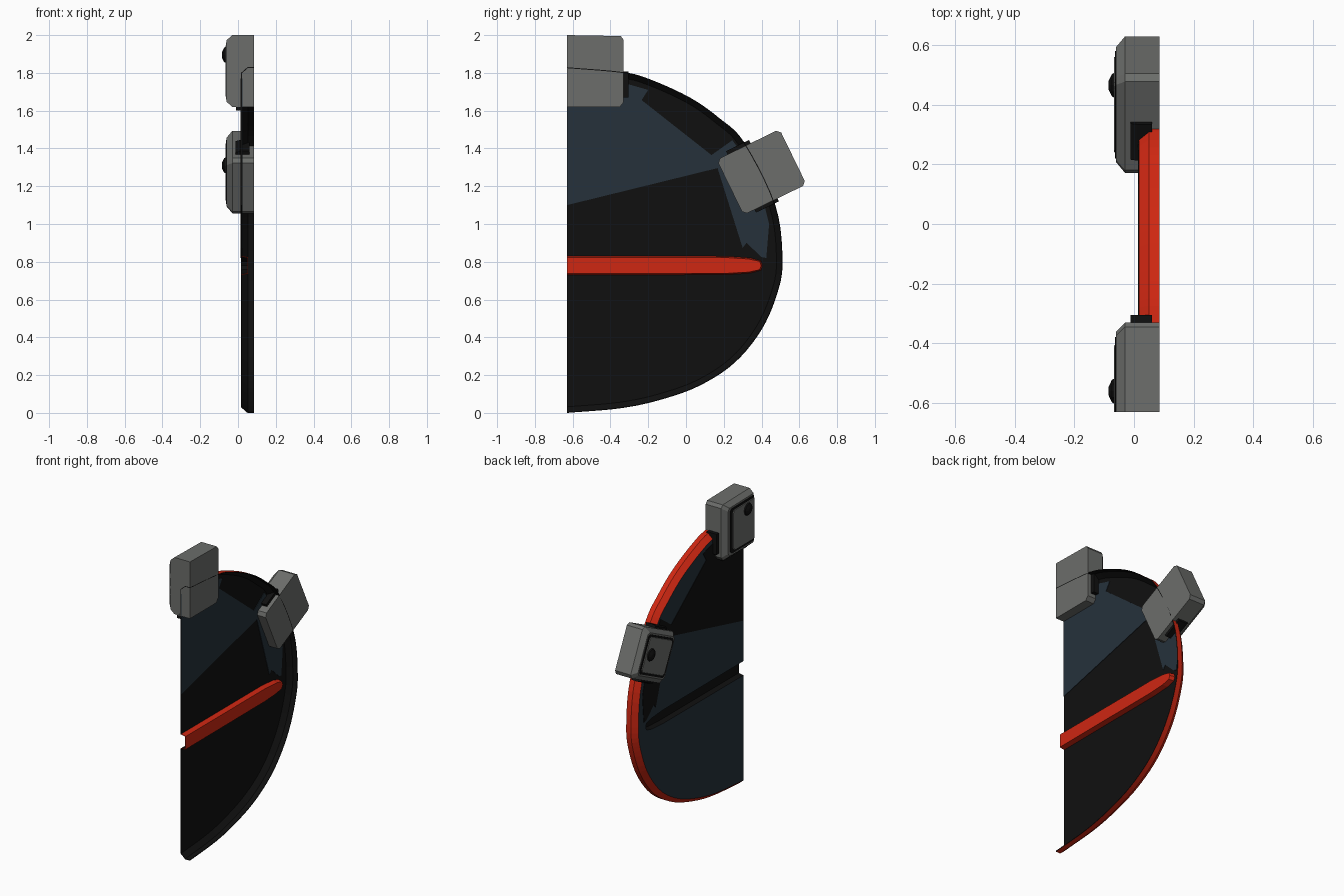
import bpy, bmesh, math
from mathutils import Vector

if "Cube" in bpy.data.objects:
    bpy.data.objects.remove(bpy.data.objects["Cube"])

SEAM = -0.63


def material(name, rgb):
    m = bpy.data.materials.new(name)
    m.diffuse_color = (*rgb, 1)
    m.use_nodes = True
    m.node_tree.nodes["Principled BSDF"].inputs["Base Color"].default_value = m.diffuse_color
    return m


RED = material("red", (0.62, 0.02, 0.006))
BLACK = material("black", (0.005, 0.005, 0.005))
SLATE = material("slate", (0.019, 0.031, 0.044))
GREY = material("grey", (0.15, 0.155, 0.147))


def finish(name, bm, mats):
    me = bpy.data.meshes.new(name)
    bm.to_mesh(me)
    bm.free()
    for m in mats:
        me.materials.append(m)
    ob = bpy.data.objects.new(name, me)
    bpy.context.collection.objects.link(ob)
    return ob


def stack(name, profile, layers, mat, pivot=(0, 0), angle=0.0):
    """Loft a (y, z) profile along x; each layer is (x, scale_y, scale_z) about the pivot."""
    bm = bmesh.new()
    c, s = math.cos(angle), math.sin(angle)
    rings = []
    for x, sy, sz in layers:
        ring = []
        for u, v in profile:
            u, v = u * sy, v * sz
            ring.append(bm.verts.new((x, pivot[0] + u * c - v * s, pivot[1] + u * s + v * c)))
        rings.append(ring)
    n = len(profile)
    for a, b in zip(rings, rings[1:]):
        for i in range(n):
            bm.faces.new((a[i], a[(i + 1) % n], b[(i + 1) % n], b[i]))
    bm.faces.new(rings[0])
    bm.faces.new(rings[-1])
    bmesh.ops.recalc_face_normals(bm, faces=bm.faces)
    return finish(name, bm, [mat])


def rect(y0, y1, z0, z1, cut=0.0):
    if not cut:
        return [(y0, z0), (y1, z0), (y1, z1), (y0, z1)]
    return [(y0 + cut, z0), (y1 - cut, z0), (y1, z0 + cut), (y1, z1 - cut),
            (y1 - cut, z1), (y0 + cut, z1), (y0, z1 - cut), (y0, z0 + cut)]


# Curved outline of the shield, bottom to top
key = [(-0.63, 0), (-0.35, 0.024), (-0.14, 0.068), (0.07, 0.143), (0.257, 0.265), (0.40, 0.44),
       (0.484, 0.635), (0.511, 0.81), (0.473, 1.10), (0.31, 1.43), (0.177, 1.56), (0.02, 1.67),
       (-0.193, 1.767), (-0.34, 1.805), (-0.63, 1.83)]
P = [Vector(p) for p in key]
P = [2 * P[0] - P[1]] + P + [2 * P[-1] - P[-2]]
outline = []
for i in range(1, len(P) - 2):
    p0, p1, p2, p3 = P[i - 1:i + 3]
    for k in range(5):
        t = k / 5
        outline.append(0.5 * (2 * p1 + (p2 - p0) * t + (2 * p0 - 5 * p1 + 4 * p2 - p3) * t * t
                              + (3 * p1 - p0 - 3 * p2 + p3) * t ** 3))
outline.append(P[-2])


def inset(d):
    pts = []
    for i, p in enumerate(outline):
        t = (outline[min(i + 1, len(outline) - 1)] - outline[max(i - 1, 0)]).normalized()
        q = p + d * Vector((-t.y, t.x))
        if i in (0, len(outline) - 1):
            q.x = SEAM
        pts.append((max(q.x, SEAM), q.y))
    return pts


# Shield shell: turned rim, flat sheet and pressed ridge, thickened with different back colours
bm = bmesh.new()
ring = lambda pts, x: [bm.verts.new((x, *p)) for p in pts]
strip = lambda a, b, m: [setattr(bm.faces.new((a[i], a[i + 1], b[i + 1], b[i])), "material_index", m)
                         for i in range(len(a) - 1)]
rim = [ring(inset(d), x) for d, x in ((0, 0.085), (0, 0.05), (0.03, 0.016))]
strip(rim[0], rim[1], 0)
strip(rim[1], rim[2], 0)
slot = [(SEAM, 0.828), (0.22, 0.826), (0.34, 0.817), (0.395, 0.803), (0.403, 0.78),
        (0.395, 0.757), (0.34, 0.743), (0.22, 0.735), (SEAM, 0.733)]
low = ring(slot, 0.016)
top = ring([(y if y == SEAM else y - 0.008, 0.78 + (z - 0.78) * 0.85) for y, z in slot], 0.05)
strip(low, top, 4)
bm.faces.new(top).material_index = 4
sheet = bm.faces.new(rim[2] + low)
sheet.material_index = 2
bmesh.ops.recalc_face_normals(bm, faces=bm.faces)
if sheet.normal.x > 0:
    bmesh.ops.reverse_faces(bm, faces=bm.faces)
bmesh.ops.triangulate(bm, faces=[f for f in bm.faces if len(f.verts) > 4])
shell = finish("shield_shell", bm, [RED, BLACK, SLATE, BLACK, BLACK, RED])
sol = shell.modifiers.new("thickness", "SOLIDIFY")
sol.thickness = 0.005
sol.offset = -1
sol.material_offset = 1
sol.material_offset_rim = 1

# Painted panels: slate on the right face, black on the left face
panels = {
    "upper_panel": [(SEAM, 1.10), (0.167, 1.296), (0.135, 1.365), (-0.235, 1.656),
                    (-0.20, 1.71), (-0.34, 1.75), (SEAM, 1.77)],
    "side_panel": [(0.167, 1.296), (0.30, 0.873), (0.32, 0.90), (0.40, 0.825), (0.425, 0.82),
                   (0.44, 1.0), (0.41, 1.12), (0.33, 1.32), (0.246, 1.444), (0.135, 1.365)],
}
for name, poly in panels.items():
    stack(name + "_right", poly, [(0.0205, 1, 1), (0.0235, 1, 1)], SLATE)
    stack(name + "_left", poly, [(0.0165, 1, 1), (0.0135, 1, 1)], BLACK)


# Clamp blocks: bevelled body, dark frame, raised panel and knob
def block(name, profile, pivot, angle, scale, knob):
    sy, sz = scale
    stack(name + "_body", profile, [(0.085, 1, 1), (-0.03, 1, 1), (-0.06, sy, sz)], GREY, pivot, angle)
    stack(name + "_frame", profile, [(-0.059, sy * 0.93, sz * 0.93), (-0.063, sy * 0.93, sz * 0.93)],
          BLACK, pivot, angle)
    stack(name + "_panel", profile, [(-0.06, sy * 0.85, sz * 0.85), (-0.067, sy * 0.82, sz * 0.82)],
          GREY, pivot, angle)
    circle = [(0.042 * math.cos(a * math.pi / 6), 0.042 * math.sin(a * math.pi / 6)) for a in range(12)]
    stack(name + "_knob", circle, [(-0.066, 1, 1), (-0.074, 0.9, 0.9), (-0.085, 0.35, 0.35)], BLACK, knob)


half = [(0, -0.19), (0.28, -0.19), (0.30, -0.165), (0.30, 0.165), (0.285, 0.185), (0, 0.19)]
block("top_clamp", half, (SEAM, 1.81), 0, (0.9, 0.86), (-0.56, 1.895))
TILT = math.radians(26)
SIDE = (0.40, 1.275)
block("side_clamp", rect(-0.185, 0.185, -0.1625, 0.1625, 0.02), SIDE, TILT, (0.85, 0.83), (0.465, 1.31))

# Black collars where the clamps grip the rim
stack("top_clamp_side_collar", rect(-0.42, -0.305, 1.67, 1.808),
      [(0.06, 1, 1), (0.012, 1, 1), (-0.012, 1, 1)], BLACK)
stack("top_clamp_lower_collar", rect(SEAM, -0.38, 1.60, 1.65), [(0.02, 1, 1), (-0.01, 1, 1)], BLACK)
stack("side_clamp_collar", rect(-0.12, 0.015, -0.18, 0.182),
      [(0.06, 1, 1), (0.012, 1, 1), (-0.012, 1, 0.96)], BLACK, SIDE, TILT)
